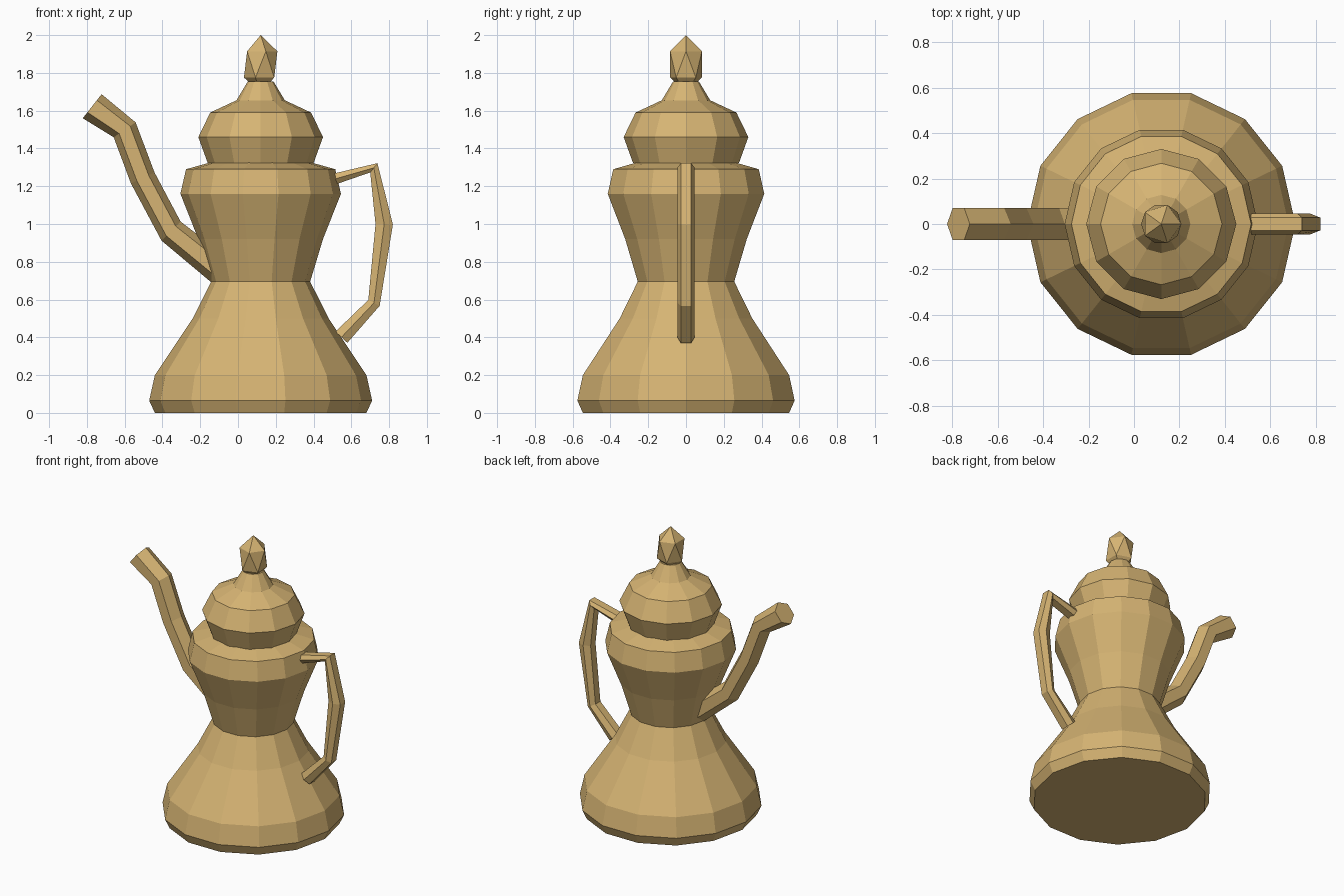
import bpy, bmesh, math
from mathutils import Vector

if "Cube" in bpy.data.objects:
    bpy.data.objects.remove(bpy.data.objects["Cube"])

CX = 0.12  # axis of the pot

brass = bpy.data.materials.new("tan brass")
brass.diffuse_color = (0.672, 0.456, 0.172, 1)
brass.use_nodes = True
brass.node_tree.nodes["Principled BSDF"].inputs["Base Color"].default_value = brass.diffuse_color


def finish(name, bm):
    bmesh.ops.recalc_face_normals(bm, faces=bm.faces[:])
    mesh = bpy.data.meshes.new(name)
    bm.to_mesh(mesh)
    bm.free()
    mesh.materials.append(brass)
    obj = bpy.data.objects.new(name, mesh)
    bpy.context.collection.objects.link(obj)
    return obj


def skin(name, rings):
    """Bridge a list of point rings and cap both ends."""
    bm = bmesh.new()
    rows = [[bm.verts.new(p) for p in ring] for ring in rings]
    n = len(rows[0])
    for a, b in zip(rows, rows[1:]):
        for i in range(n):
            j = (i + 1) % n
            bm.faces.new((a[i], a[j], b[j], b[i]))
    bm.faces.new(rows[0])
    bm.faces.new(rows[-1])
    return finish(name, bm)


def lathe(name, profile, sides):
    turn = [2 * math.pi * i / sides for i in range(sides)]
    return skin(name, [[(CX + r * math.cos(t), r * math.sin(t), z) for t in turn]
                       for r, z in profile])


def tube(name, pairs, section, width):
    """Sweep a section between outer and inner (x, z) outline points."""
    rings = []
    for (ox, oz), (ix, iz) in pairs:
        o, i = Vector((ox, 0, oz)), Vector((ix, 0, iz))
        mid, half = (o + i) / 2, (o - i) / 2
        rings.append([mid + half * u + Vector((0, width * w, 0)) for u, w in section])
    return skin(name, rings)


# Waisted pot body
lathe("pot_body", [(0.56, 0), (0.59, 0.065), (0.56, 0.2), (0.36, 0.5), (0.262, 0.695),
                   (0.33, 0.92), (0.425, 1.16), (0.395, 1.29), (0.27, 1.325)], 14)

# Domed lid
lathe("lid", [(0.28, 1.322), (0.33, 1.46), (0.267, 1.59), (0.128, 1.655), (0.068, 1.755)], 12)

# Faceted knob on the lid
bm = bmesh.new()
bmesh.ops.create_icosphere(bm, subdivisions=1, radius=1)
for v in bm.verts:
    v.co = (CX + v.co.x * 0.099, v.co.y * 0.099, 1.845 + v.co.z * 0.155)
finish("lid_knob", bm)

# Bent spout, ridge up and down
tube("spout",
     [((-0.722, 1.687), (-0.822, 1.56)), ((-0.542, 1.538), (-0.658, 1.459)),
      ((-0.442, 1.273), (-0.567, 1.215)), ((-0.304, 1.013), (-0.405, 0.912)),
      ((-0.034, 0.805), (-0.14, 0.69))],
     [(1, 0), (0.5, 1), (-0.5, 1), (-1, 0), (-0.5, -1), (0.5, -1)], 0.071)

# Handle, ridges to the sides
tube("handle",
     [((0.46, 1.256), (0.46, 1.19)), ((0.738, 1.322), (0.70, 1.273)),
      ((0.82, 0.998), (0.728, 1.0)), ((0.75, 0.567), (0.69, 0.598)),
      ((0.579, 0.371), (0.516, 0.43))],
     [(1, 0.6), (0, 1), (-1, 0.6), (-1, -0.6), (0, -1), (1, -0.6)], 0.046)
